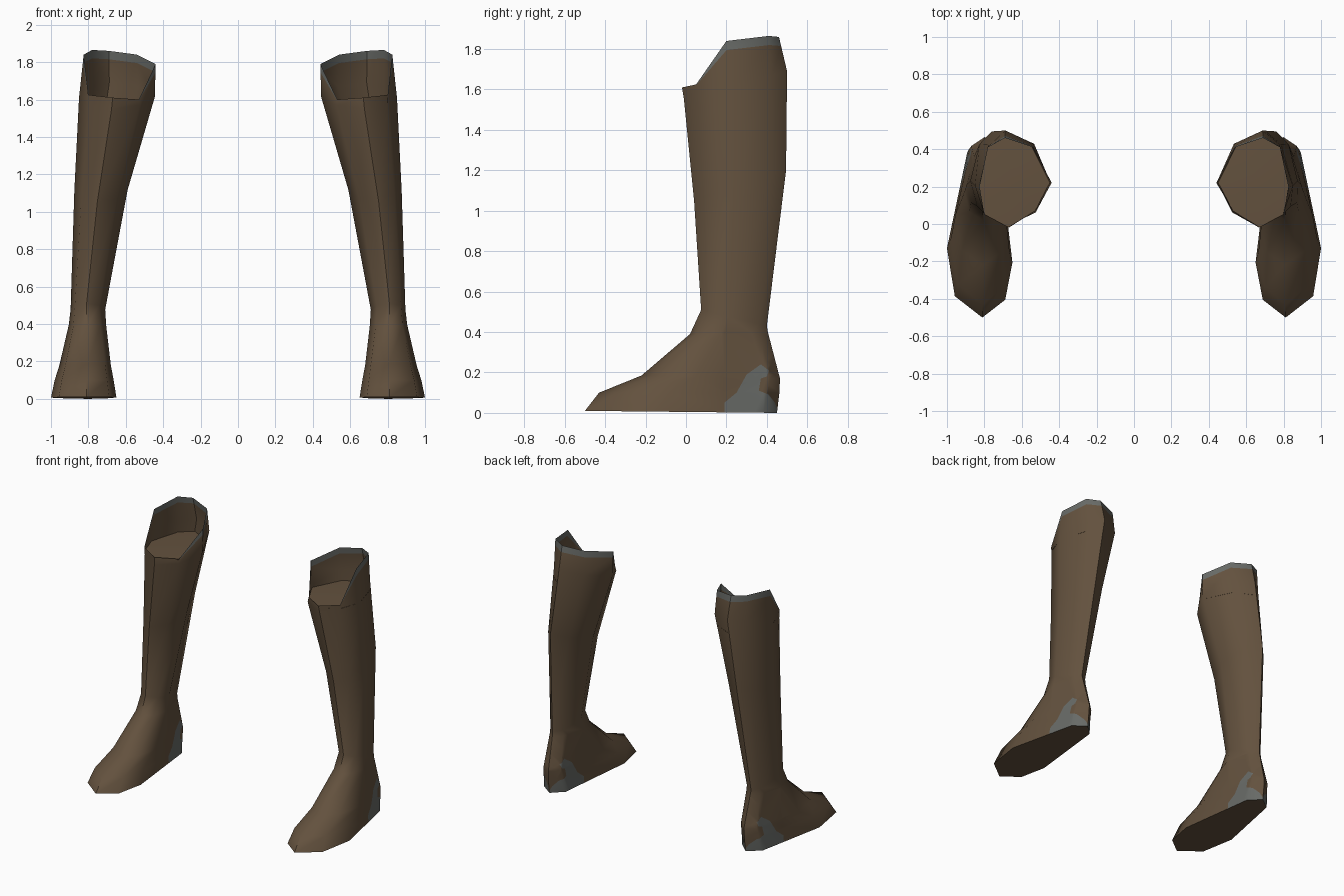
import bpy, bmesh, math
from mathutils import Vector

if "Cube" in bpy.data.objects:
    bpy.data.objects.remove(bpy.data.objects["Cube"])


def material(name, rgb):
    m = bpy.data.materials.new(name)
    m.diffuse_color = (*rgb, 1)
    m.use_nodes = True
    m.node_tree.nodes["Principled BSDF"].inputs["Base Color"].default_value = m.diffuse_color
    return m


LEATHER = material("brown_leather", (0.125, 0.083, 0.048))
GREY = material("worn_grey", (0.135, 0.142, 0.132))

# Cross-section fractions (x, y): front, then round the outer side and back to the inner side
LEG = [(.57, 0), (.87, .12), (1, .42), (.83, .85), (.6, 1), (.22, .86), (0, .45), (.2, .14)]
FOOT = [(.46, 0), (.88, .12), (1, .39), (.69, .93), (.43, 1), (.2, .92), (0, .31), (.11, .1)]

# Rings from calf to sole: x inner, x outer, y front, z front, y back, z back, foot blend
RINGS = [
    (.445, .85, -.01, 1.55, .50, 1.69, 0),
    (.59, .875, .04, 1.05, .495, 1.20, 0),
    (.71, .895, .075, .51, .40, .43, .3),
    (.705, .905, .02, .39, .405, .40, .5),
    (.68, .955, -.22, .185, .465, .17, 1),
    (.665, .98, -.43, .10, .462, .10, 1),
    (.65, 1.0, -.50, .01, .45, 0, 1),
]

# Cuff edge, low at the shin and high at the back
CUFF = [(.67, -.02, 1.61), (.80, .05, 1.625), (.825, .2, 1.84), (.78, .41, 1.865),
        (.69, .46, 1.86), (.54, .41, 1.84), (.44, .22, 1.79), (.53, .07, 1.60)]

# Worn patch on the heel sides (y, z)
PATCH = [(.19, -.01), (.19, .05), (.25, .10), (.30, .19), (.37, .24), (.41, .21),
         (.40, .18), (.37, .17), (.36, .11), (.41, .09), (.44, .05), (.46, -.01)]


def ring_points(xi, xo, yf, zf, yb, zb, t):
    pts = []
    for a, b in zip(LEG, FOOT):
        u, v = (a[k] * (1 - t) + b[k] * t for k in (0, 1))
        pts.append(Vector((xi + (xo - xi) * u, yf + (yb - yf) * v, zf + (zb - zf) * v)))
    return pts


def all_rings():
    cuff = [Vector(p) for p in CUFF]
    body = [ring_points(*r) for r in RINGS]
    band = []
    for j, (c, r) in enumerate(zip(cuff, body[0])):
        drop = .004 if j in (7, 0, 1) else .045
        band.append(c.lerp(r, drop / max(c.z - r.z, .01)))
    return [cuff, band] + body


def in_patch(y, z):
    inside = False
    for (y0, z0), (y1, z1) in zip(PATCH, PATCH[1:] + PATCH[:1]):
        if (z0 > z) != (z1 > z) and y < y0 + (y1 - y0) * (z - z0) / (z1 - z0):
            inside = not inside
    return inside


def finish(bm, name):
    me = bpy.data.meshes.new(name)
    bm.to_mesh(me)
    bm.free()
    ob = bpy.data.objects.new(name, me)
    bpy.context.collection.objects.link(ob)
    me.materials.append(LEATHER)
    me.materials.append(GREY)
    bpy.ops.object.select_all(action='DESELECT')
    ob.select_set(True)
    bpy.context.view_layer.objects.active = ob
    bpy.ops.object.shade_smooth_by_angle(angle=math.radians(50))
    return ob


def boot(side, s):
    rings = all_rings()
    bm = bmesh.new()
    vs = [[bm.verts.new((p.x * s, p.y, p.z)) for p in r] for r in rings]

    def face(loop, mat=0):
        f = bm.faces.new(loop if s > 0 else loop[::-1])
        f.material_index = mat

    # Shaft and foot, with a grey band along the cuff
    for i in range(len(vs) - 1):
        for j in range(8):
            k = (j + 1) % 8
            grey = i == 0 and j not in (7, 0)
            face([vs[i + 1][j], vs[i + 1][k], vs[i][k], vs[i][j]], int(grey))
    face(vs[-1][::-1])  # sole

    # Cut the worn patch outline into the heel
    for (y0, z0), (y1, z1) in zip(PATCH[:-1], PATCH[1:]):
        faces = [f for f in bm.faces if f.calc_center_median().z > .005
                 and all(v.co.z < .45 for v in f.verts)
                 and max(v.co.y for v in f.verts) > .19]
        geom = set(faces)
        for f in faces:
            geom.update(f.edges)
            geom.update(f.verts)
        bmesh.ops.bisect_plane(bm, geom=list(geom), dist=1e-5, plane_co=(0, y0, z0),
                               plane_no=(0, z1 - z0, y0 - y1))
    bm.normal_update()
    for f in bm.faces:
        c = f.calc_center_median()
        if c.z < .3 and f.normal.z > -.8 and in_patch(c.y, c.z):
            f.material_index = 1
    finish(bm, side + "_boot")

    # Floor closing the shaft just below the shin edge
    bm = bmesh.new()
    loop, level = [], 1.595
    for j in range(8):
        col = [r[j] for r in rings[1:4]]
        a, b = (col[0], col[1]) if col[1].z < level else (col[1], col[2])
        p = a.lerp(b, min(max((a.z - level) / (a.z - b.z), 0), 1))
        loop.append(bm.verts.new((p.x * s, p.y, p.z)))
    mid = bm.verts.new((.655 * s, .24, 1.605))
    for j in range(8):
        tri = [loop[j], loop[(j + 1) % 8], mid]
        bm.faces.new(tri if s > 0 else tri[::-1])
    finish(bm, side + "_shaft_floor")


boot("right", 1)
boot("left", -1)
